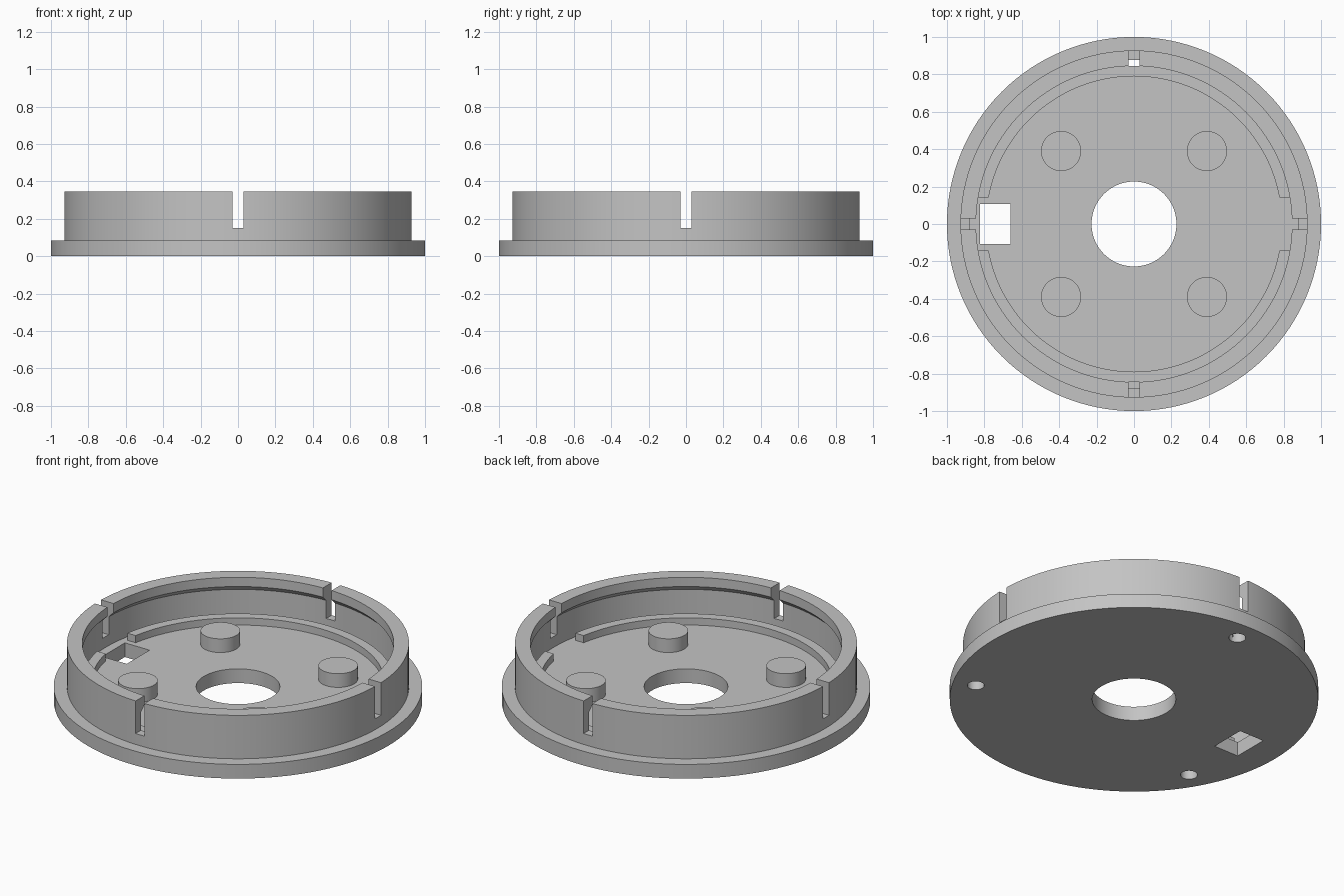
import bpy, bmesh
from math import pi, sin, cos, radians
from mathutils import Matrix, Vector

cube = bpy.data.objects.get("Cube")
if cube:
    bpy.data.objects.remove(cube, do_unlink=True)

SEGMENTS = 128
FLOOR = 0.085

grey = bpy.data.materials.new("plain_grey")
grey.use_nodes = True
colour = (0.55, 0.55, 0.55, 1)
grey.diffuse_color = colour
grey.node_tree.nodes["Principled BSDF"].inputs["Base Color"].default_value = colour


def finish(name, bm):
    bmesh.ops.recalc_face_normals(bm, faces=bm.faces)
    mesh = bpy.data.meshes.new(name)
    bm.to_mesh(mesh)
    bm.free()
    obj = bpy.data.objects.new(name, mesh)
    bpy.context.collection.objects.link(obj)
    mesh.materials.append(grey)
    return obj


def lathe(name, profile):
    """Revolve a closed (radius, height) profile into a ring."""
    bm = bmesh.new()
    rings = []
    for i in range(SEGMENTS):
        a = 2 * pi * i / SEGMENTS
        rings.append([bm.verts.new((r * cos(a), r * sin(a), z)) for r, z in profile])
    n = len(profile)
    for i, ring in enumerate(rings):
        after = rings[(i + 1) % SEGMENTS]
        for j in range(n):
            k = (j + 1) % n
            bm.faces.new((ring[j], after[j], after[k], ring[k]))
    return finish(name, bm)


def band(inner, outer, low, high):
    return [(inner, low), (outer, low), (outer, high), (inner, high)]


def box(name, centre, size):
    bm = bmesh.new()
    matrix = Matrix.Translation(centre) @ Matrix.Diagonal(Vector(size)).to_4x4()
    bmesh.ops.create_cube(bm, size=1, matrix=matrix)
    return finish(name, bm)


def cylinder(name, x, y, radius, low, high, sides=48):
    bm = bmesh.new()
    bmesh.ops.create_cone(bm, cap_ends=True, segments=sides, radius1=radius,
                          radius2=radius, depth=high - low,
                          matrix=Matrix.Translation((x, y, (low + high) / 2)))
    return finish(name, bm)


def activate(obj):
    bpy.ops.object.select_all(action='DESELECT')
    obj.select_set(True)
    bpy.context.view_layer.objects.active = obj


def cut(obj, cutters):
    for cutter in cutters:
        mod = obj.modifiers.new("cut", 'BOOLEAN')
        mod.operation = 'DIFFERENCE'
        mod.solver = 'EXACT'
        mod.object = cutter
        activate(obj)
        bpy.ops.object.modifier_apply(modifier=mod.name)
        bpy.data.objects.remove(cutter, do_unlink=True)


# Round base plate with central opening, cable window and three screw holes
base = lathe("base_plate", band(0.227, 1, 0, FLOOR))
holes = [box("window_cutter", (-0.743, 0, 0), (0.163, 0.215, 0.5))]
for angle in (90, 210, 330):
    a = radians(angle)
    holes.append(cylinder("screw_cutter", 0.872 * cos(a), 0.872 * sin(a),
                          0.046, -0.1, 0.2, 32))
cut(base, holes)

# Upright wall with an undercut lip, split by four slots
wall = lathe("rim_wall", [(0.877, FLOOR), (0.928, FLOOR), (0.928, 0.345),
                          (0.845, 0.345), (0.845, 0.29), (0.877, 0.258)])
cut(wall, [box("slot_cutter", (0, 0, 0.35), (0.058, 3, 0.4)),
           box("slot_cutter", (0, 0, 0.35), (3, 0.058, 0.4))])

# Low inner ledge, open on the left and right
ledge = lathe("inner_ledge", band(0.79, 0.845, FLOOR, 0.128))
cut(ledge, [box("gap_cutter", (0, 0, 0.1), (3, 0.284, 0.4))])

# Four round support posts
posts = []
for side, x in (("left", 0.39), ("right", -0.39)):
    for end, y in (("front", -0.39), ("back", 0.39)):
        posts.append(cylinder(f"{end}_{side}_post", x, y, 0.107, FLOOR, 0.167))

# Smooth the curved walls while keeping edges crisp
for obj in [base, wall, ledge] + posts:
    activate(obj)
    bpy.ops.object.shade_smooth_by_angle(angle=radians(30))
